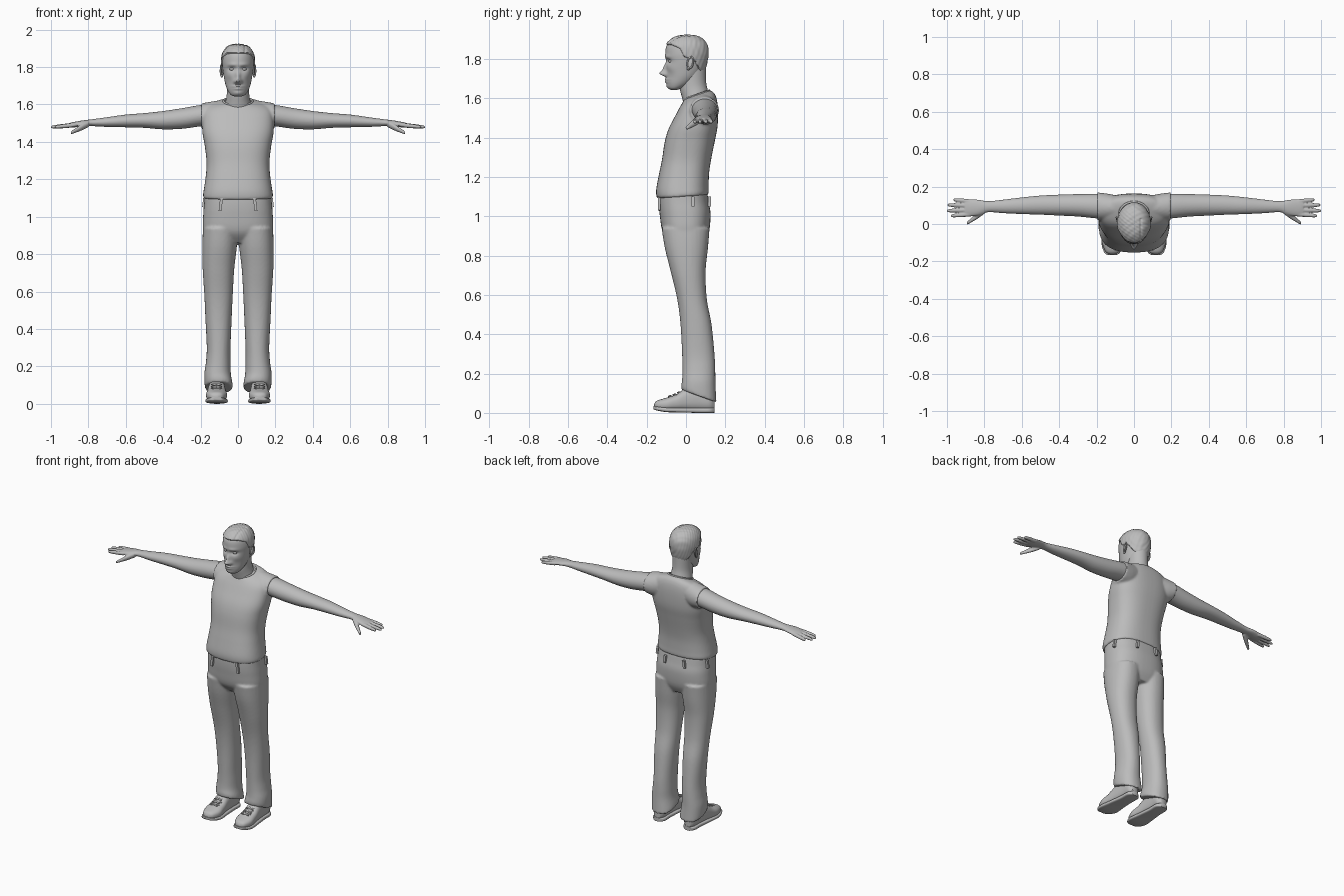
import bpy, bmesh, math
from mathutils import Vector, Matrix

cube = bpy.data.objects.get("Cube")
if cube:
    bpy.data.objects.remove(cube, do_unlink=True)

GREY = (0.5, 0.5, 0.5, 1)
mat = bpy.data.materials.new("plain grey")
mat.use_nodes = True
mat.diffuse_color = GREY
mat.node_tree.nodes["Principled BSDF"].inputs["Base Color"].default_value = GREY


def spline(rows, steps):
    """Smooth interpolation through the cross-section rows."""
    out = []
    for i in range(len(rows) - 1):
        p = [rows[max(0, min(len(rows) - 1, i + k))] for k in (-1, 0, 1, 2)]
        for s in range(steps):
            t = s / steps
            out.append([0.5 * (2 * b + (c - a) * t + (2 * a - 5 * b + 4 * c - d) * t * t
                               + (3 * b - a - 3 * c + d) * t ** 3) for a, b, c, d in zip(*p)])
    return out + [list(rows[-1])]


def loft(bm, axis, rows, side=1, segs=32, steps=5, power=2.0, tilt=0.0):
    """Rows: position, u0, u1, v0, v1 [, power, tilt]; rounded rings joined into a closed body."""
    rows = [tuple(r) + (power, tilt)[len(r) - 5:] for r in rows]
    rings = []
    for w, u0, u1, v0, v1, e, k in spline(rows, steps):
        ring = []
        for i in range(segs):
            a = 2 * math.pi * i / segs
            c, s = math.cos(a), math.sin(a)
            u = (u0 + u1) / 2 + (u1 - u0) / 2 * math.copysign(abs(c) ** (2 / e), c)
            dv = (v1 - v0) / 2 * math.copysign(abs(s) ** (2 / e), s)
            v, h = (v0 + v1) / 2 + dv, w + k * dv
            x, y, z = {"x": (h, u, v), "y": (u, h, v), "z": (u, v, h)}[axis]
            ring.append(bm.verts.new((x * side, y, z)))
        rings.append(ring)
    for a, b in zip(rings, rings[1:]):
        for i in range(segs):
            j = (i + 1) % segs
            bm.faces.new((a[i], a[j], b[j], b[i]))
    bm.faces.new(rings[0])
    bm.faces.new(rings[-1])


def finish(name, bm, voxel=0, relax=0, mirror=False):
    bmesh.ops.recalc_face_normals(bm, faces=bm.faces)
    me = bpy.data.meshes.new(name)
    bm.to_mesh(me)
    bm.free()
    me.materials.append(mat)
    ob = bpy.data.objects.new(name, me)
    bpy.context.collection.objects.link(ob)
    bpy.ops.object.select_all(action="DESELECT")
    ob.select_set(True)
    bpy.context.view_layer.objects.active = ob
    bpy.ops.object.shade_smooth_by_angle(angle=math.radians(50))
    if voxel:
        m = ob.modifiers.new("blend", "REMESH")
        m.mode, m.voxel_size, m.use_smooth_shade = "VOXEL", voxel, True
    if relax:
        m = ob.modifiers.new("relax", "SMOOTH")
        m.factor, m.iterations = 0.5, relax
    if mirror:
        ob.modifiers.new("mirror", "MIRROR").use_mirror_merge = False
    return ob


def ball(bm, centre, size, rot=(0, 0, 0)):
    m = Matrix.Translation(centre)
    for a, ax in zip(rot, "XYZ"):
        m = m @ Matrix.Rotation(a, 4, ax)
    bmesh.ops.create_uvsphere(bm, u_segments=20, v_segments=12, radius=1,
                              matrix=m @ Matrix.Diagonal((*size, 1)))


def band(bm, centre, ru, rv, thick, rot, segs=40):
    """Closed elliptical tube."""
    rings = []
    for i in range(segs):
        a = 2 * math.pi * i / segs
        d = Vector((math.cos(a), math.sin(a), 0))
        ring = []
        for j in range(8):
            b = math.pi * j / 4
            p = Vector((d.x * ru, d.y * rv, 0)) + thick * (d * math.cos(b) + Vector((0, 0, math.sin(b))))
            ring.append(bm.verts.new(rot @ p + Vector(centre)))
        rings.append(ring)
    for i in range(segs):
        a, b = rings[i], rings[(i + 1) % segs]
        for j in range(8):
            bm.faces.new((a[j], b[j], b[(j + 1) % 8], a[(j + 1) % 8]))


# Sleeveless shirt: torso and shoulder caps blended together
bm = bmesh.new()
torso = [(1.10, .184, -.146, .112, 2.5, .07), (1.115, .187, -.151, .115, 2.5, .07),
         (1.15, .182, -.151, .115, 2.5, .06), (1.22, .172, -.137, .118, 2.5, .03),
         (1.29, .168, -.122, .128, 2.5, 0), (1.38, .178, -.108, .146, 2.5, 0),
         (1.45, .190, -.088, .160, 2.5, .03), (1.52, .191, -.056, .163, 2.5, .1),
         (1.57, .182, -.034, .158, 2.4, .2), (1.60, .150, -.02, .145, 2.2, .3),
         (1.618, .082, -.01, .124, 2, .35)]
loft(bm, "z", [(z, -w, w, f, b, e, k) for z, w, f, b, e, k in torso], segs=56)
for s in (1, -1):
    loft(bm, "x", [(.08, .03, .15, 1.48, 1.625), (.14, .02, .162, 1.465, 1.616),
                   (.196, .02, .169, 1.474, 1.606)], s)
finish("shirt", bm, 0.007, 4)

# Collar band
bm = bmesh.new()
band(bm, (0, .056, 1.617), .077, .066, .006, Matrix.Rotation(.34, 3, "X"))
finish("collar", bm)

# Trousers: hips and both legs blended together
bm = bmesh.new()
loft(bm, "z", [(.86, -.15, .15, -.07, .09), (.92, -.186, .186, -.118, .117),
               (1.01, -.186, .186, -.134, .125), (1.07, -.181, .181, -.139, .116),
               (1.12, -.178, .178, -.138, .108)], segs=56, power=2.5)
for s in (1, -1):
    loft(bm, "z", [(.085, .028, .176, -.022, .155, 2.3, -.36), (.11, .03, .179, -.024, .153, 2.3, -.3),
                   (.16, .038, .180, -.02, .15, 2.2, -.1), (.22, .04, .172, -.018, .149, 2.2, 0),
                   (.30, .04, .167, -.02, .145, 2.2, 0), (.45, .034, .174, -.028, .13, 2.2, 0),
                   (.58, .028, .180, -.045, .106, 2.2, 0), (.72, .02, .189, -.078, .10, 2.2, 0),
                   (.84, .006, .191, -.108, .112, 2.2, 0), (.94, 0, .187, -.124, .12, 2.3, 0)], s, steps=7)
finish("trousers", bm, 0.007, 4)

# Belt loops: front, side and back pairs
bm = bmesh.new()
for x, y, h, spin in ((.092, -.136, .07, 0), (.182, .035, .05, math.pi / 2), (.07, .119, .05, 0)):
    for s in (1, -1):
        m = (Matrix.Translation((s * x, y, 1.1 - h / 2)) @ Matrix.Rotation(s * -.12, 4, "Y")
             @ Matrix.Rotation(spin, 4, "Z") @ Matrix.Diagonal((.015, .014, h, 1)))
        bmesh.ops.create_cube(bm, size=1, matrix=m)
finish("belt_loops", bm)

# Bare arms with hand, four fingers and thumb
bm = bmesh.new()
loft(bm, "x", [(.15, .03, .16, 1.485, 1.596), (.2, .03, .162, 1.483, 1.597), (.3, .04, .16, 1.47, 1.58),
               (.4, .045, .157, 1.467, 1.565), (.5, .05, .152, 1.475, 1.554), (.6, .053, .142, 1.478, 1.546),
               (.7, .058, .13, 1.48, 1.532), (.78, .063, .122, 1.484, 1.521), (.83, .047, .13, 1.483, 1.515),
               (.88, .04, .132, 1.477, 1.506), (.905, .045, .128, 1.478, 1.5)])
for y, spread, tip in ((.052, -.008, .976), (.075, -.004, .998), (.098, .004, .994), (.12, .01, .962)):
    rows = []
    for t, r in ((0, .0115), (.45, .0115), (.85, .0095), (.97, .006), (1, .002)):
        x, c, z = .87 + (tip + .004 - .87) * t, y + spread * t, 1.491 - .012 * t
        rows.append((x, c - r, c + r, z - r, z + r))
    loft(bm, "x", rows, segs=16)
rows = []
for t, r in ((0, .018), (.4, .017), (.75, .012), (.95, .009), (1, .004)):
    x, c, z = .80 + .095 * t, .072 - .07 * t, 1.497 - .05 * t
    rows.append((x, c - r, c + r, z - r, z + r))
loft(bm, "x", rows, segs=16)
finish("arms", bm, 0.0045, 2, mirror=True)

# Shoes: sole, upper and laces
bm = bmesh.new()
loft(bm, "y", [(-.166, .10, .132, .02, .034), (-.155, .077, .157, .014, .034), (-.10, .055, .174, .004, .028),
               (-.02, .062, .166, .002, .026), (.06, .068, .156, 0, .026), (.12, .068, .154, 0, .026),
               (.146, .09, .134, 0, .026)], power=4)
finish("soles", bm, mirror=True)
bm = bmesh.new()
loft(bm, "y", [(-.162, .105, .128, .024, .045), (-.148, .08, .152, .016, .062), (-.10, .059, .17, .01, .077),
               (-.05, .063, .166, .01, .094), (0, .068, .16, .01, .125), (.07, .07, .154, .01, .14),
               (.12, .071, .151, .01, .13), (.144, .09, .133, .014, .10)], power=2.5)
finish("shoe_uppers", bm, mirror=True)
bm = bmesh.new()
for y, z in ((-.08, .087), (-.057, .095), (-.034, .106)):
    for turn in (-.35, .35):
        ball(bm, (.115, y, z - .003), (.032, .005, .006), (0, 0, turn))
finish("laces", bm, mirror=True)

# Neck
bm = bmesh.new()
loft(bm, "z", [(1.56, -.08, .08, -.005, .125), (1.62, -.066, .066, -.022, .114),
               (1.67, -.059, .059, -.033, .103), (1.75, -.06, .06, -.03, .102)], tilt=.15)
finish("neck", bm, relax=1)

# Head: skull loft with facial forms raised and sunk in the front
skull = [(1.643, .02, -.075, -.045), (1.652, .039, -.088, -.015), (1.675, .055, -.097, .03),
         (1.71, .068, -.100, .07), (1.75, .076, -.101, .093), (1.79, .082, -.102, .104),
         (1.83, .085, -.105, .110), (1.87, .079, -.098, .104), (1.90, .06, -.07, .08),
         (1.914, .036, -.035, .05), (1.918, .008, .0, .016)]
skull = [(z, -w, w, f, b) for z, w, f, b in skull]
forms = [(0, 1.727, .011, .009, -.028), (0, 1.75, .009, .017, -.016), (.014, 1.721, .007, .007, -.011),
         (.032, 1.79, .015, .009, .012), (.03, 1.812, .02, .007, -.005), (0, 1.697, .019, .004, -.009),
         (0, 1.684, .016, .005, -.008), (0, 1.66, .018, .010, -.006), (.05, 1.755, .016, .014, -.004),
         (.05, 1.715, .014, .02, .004)]
bm = bmesh.new()
loft(bm, "z", skull, segs=120, steps=8)
for v in bm.verts:
    if v.co.y < -.02:
        x, z = abs(v.co.x), v.co.z
        v.co.y += sum(d * math.exp(-((x - cx) / sx) ** 2 / 2 - ((z - cz) / sz) ** 2 / 2)
                      for cx, cz, sx, sz, d in forms)
finish("head", bm)

# Eyes and ears
bm = bmesh.new()
ball(bm, (.032, -.076, 1.789), (.014, .0135, .009))
finish("eyes", bm, mirror=True)
bm = bmesh.new()
lean = Matrix.Rotation(-.2, 3, "X") @ Matrix.Rotation(-.3, 3, "Z") @ Matrix.Rotation(math.pi / 2, 3, "Y")
band(bm, (.089, .022, 1.782), .029, .015, .0045, lean)
ball(bm, (.084, .02, 1.78), (.007, .015, .029), (-.2, 0, -.3))
ball(bm, (.086, .012, 1.752), (.006, .008, .009))
finish("ears", bm, mirror=True)


# Hair: short cap that rises from the skull above the hairline, combed from a side parting
def hairline(y):
    pts = ((-.2, 1.872), (-.07, 1.868), (-.03, 1.85), (-.012, 1.81), (.015, 1.80), (.04, 1.79), (.07, 1.735), (.2, 1.72))
    for (a, p), (b, q) in zip(pts, pts[1:]):
        if y <= b:
            return p + (q - p) * (y - a) / (b - a)


bm = bmesh.new()
loft(bm, "z", skull, segs=120, steps=8)
bm.normal_update()
shift = {}
for v in bm.verts:
    x, y, z = v.co
    t = max(0, min(1, (z - hairline(y)) / .012 + .5))
    strands = .0012 * math.sin(170 * x + 60 * y + 90 * z) * math.sin(260 * y + 40 * x)
    part = -.004 * math.exp(-((x - .035) / .005) ** 2) if z > 1.86 and y < .03 else 0
    shift[v] = v.normal * (-.016 + t * (.022 + strands + part))
low = [v for v in bm.verts if v.co.z < hairline(v.co.y) - .03]
for v, d in shift.items():
    v.co += d
bmesh.ops.delete(bm, geom=low, context="VERTS")
finish("hair", bm)
